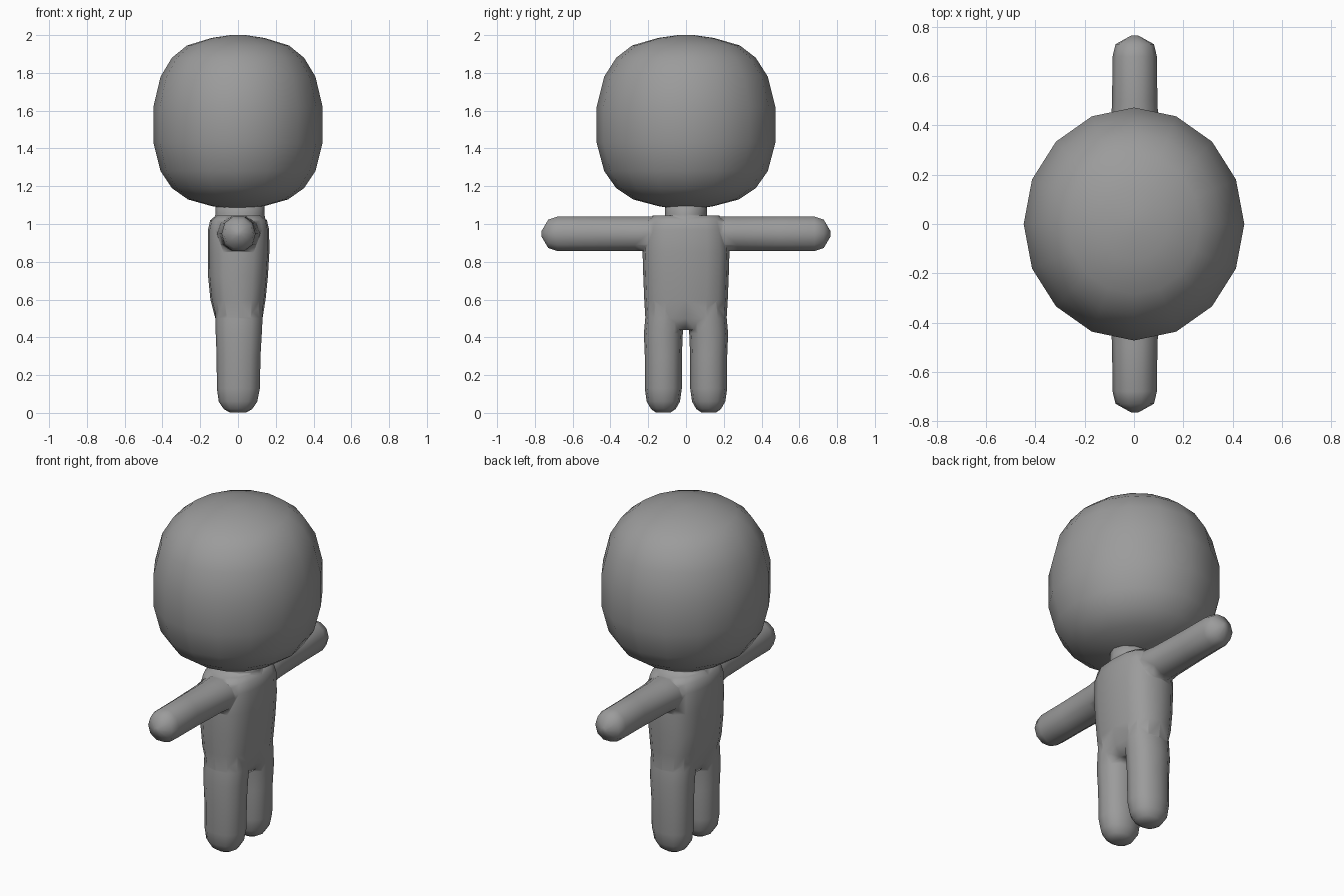
import bpy, bmesh, math
from mathutils import Vector

if "Cube" in bpy.data.objects:
    bpy.data.objects.remove(bpy.data.objects["Cube"])

grey = bpy.data.materials.new("plain grey")
grey.diffuse_color = (0.33, 0.33, 0.33, 1)
grey.use_nodes = True
grey.node_tree.nodes["Principled BSDF"].inputs["Base Color"].default_value = grey.diffuse_color


def loft(name, rings, sides, axis="z", power=2.0):
    """Rings are (position along axis, centre a, centre b, radius a, radius b)."""
    bm = bmesh.new()
    loops = []
    for t, ca, cb, ra, rb in rings:
        loop = []
        for i in range(sides):
            ang = 2 * math.pi * i / sides
            c, s = math.cos(ang), math.sin(ang)
            a = ca + ra * math.copysign(abs(c) ** (2 / power), c)
            b = cb + rb * math.copysign(abs(s) ** (2 / power), s)
            loop.append(bm.verts.new((a, b, t) if axis == "z" else (a, t, b)))
        loops.append(loop)
    for low, high in zip(loops, loops[1:]):
        for i in range(sides):
            j = (i + 1) % sides
            bm.faces.new((low[i], low[j], high[j], high[i]))
    # Close each end with a fan
    for loop in (loops[0], loops[-1]):
        mid = bm.verts.new(sum((v.co for v in loop), Vector()) / sides)
        for i in range(sides):
            bm.faces.new((loop[i], loop[(i + 1) % sides], mid))
    bmesh.ops.recalc_face_normals(bm, faces=bm.faces)
    mesh = bpy.data.meshes.new(name)
    bm.to_mesh(mesh)
    bm.free()
    mesh.materials.append(grey)
    obj = bpy.data.objects.new(name, mesh)
    bpy.context.collection.objects.link(obj)
    return obj


# Large rounded head
profile = [(1.08, .06), (1.095, .14), (1.13, .265), (1.19, .35), (1.28, .41),
           (1.43, .448), (1.62, .448), (1.78, .41), (1.88, .35), (1.945, .27),
           (1.985, .14), (2.0, .04)]
head = loft("head", [(z, 0, 0, r, r * 1.056) for z, r in profile], 16)

# Torso, rounded off at the hips and shoulders
torso = loft("body", [(.44, .005, 0, .09, .17), (.5, .005, 0, .125, .215),
                      (.6, 0, 0, .146, .221), (.72, 0, 0, .158, .226),
                      (.85, .003, 0, .163, .23), (.97, .003, 0, .162, .225),
                      (1.02, .003, 0, .15, .21), (1.045, .003, 0, .12, .175)],
             16, power=2.7)

# Neck
parts = [loft("neck", [(1.0, .01, 0, .14, .12), (1.05, .01, 0, .13, .11),
                       (1.12, .01, 0, .13, .11)], 12)]

# Legs and arms on both sides
for side, word in ((-1, "right"), (1, "left")):
    y = side * .12
    parts.append(loft(word + "_leg", [
        (.003, 0, y, .045, .04), (.02, 0, y, .075, .065), (.06, 0, y, .102, .088),
        (.13, .002, y, .114, .098), (.3, .003, y, .116, .098),
        (.42, .004, y, .122, .103), (.5, .005, y * .93, .125, .104),
        (.62, .005, y * .85, .125, .1)], 12, power=2.25))
    parts.append(loft(word + "_arm", [
        (side * t, .003, .948, rx, rz) for t, rx, rz in (
            (.1, .11, .09), (.2, .115, .097), (.27, .102, .095), (.5, .092, .096),
            (.68, .09, .096), (.73, .078, .078), (.765, .015, .015))],
        10, axis="y", power=2.1))

# Fuse the limbs and neck into one body surface
for part in parts:
    mod = torso.modifiers.new(part.name, "BOOLEAN")
    mod.operation, mod.solver, mod.object = "UNION", "EXACT", part
fused = bpy.data.meshes.new_from_object(
    torso.evaluated_get(bpy.context.evaluated_depsgraph_get()))
torso.modifiers.clear()
torso.data = fused
for part in parts:
    bpy.data.objects.remove(part)

# Smooth shading
for obj in (head, torso):
    for poly in obj.data.polygons:
        poly.use_smooth = True
        poly.material_index = 0
